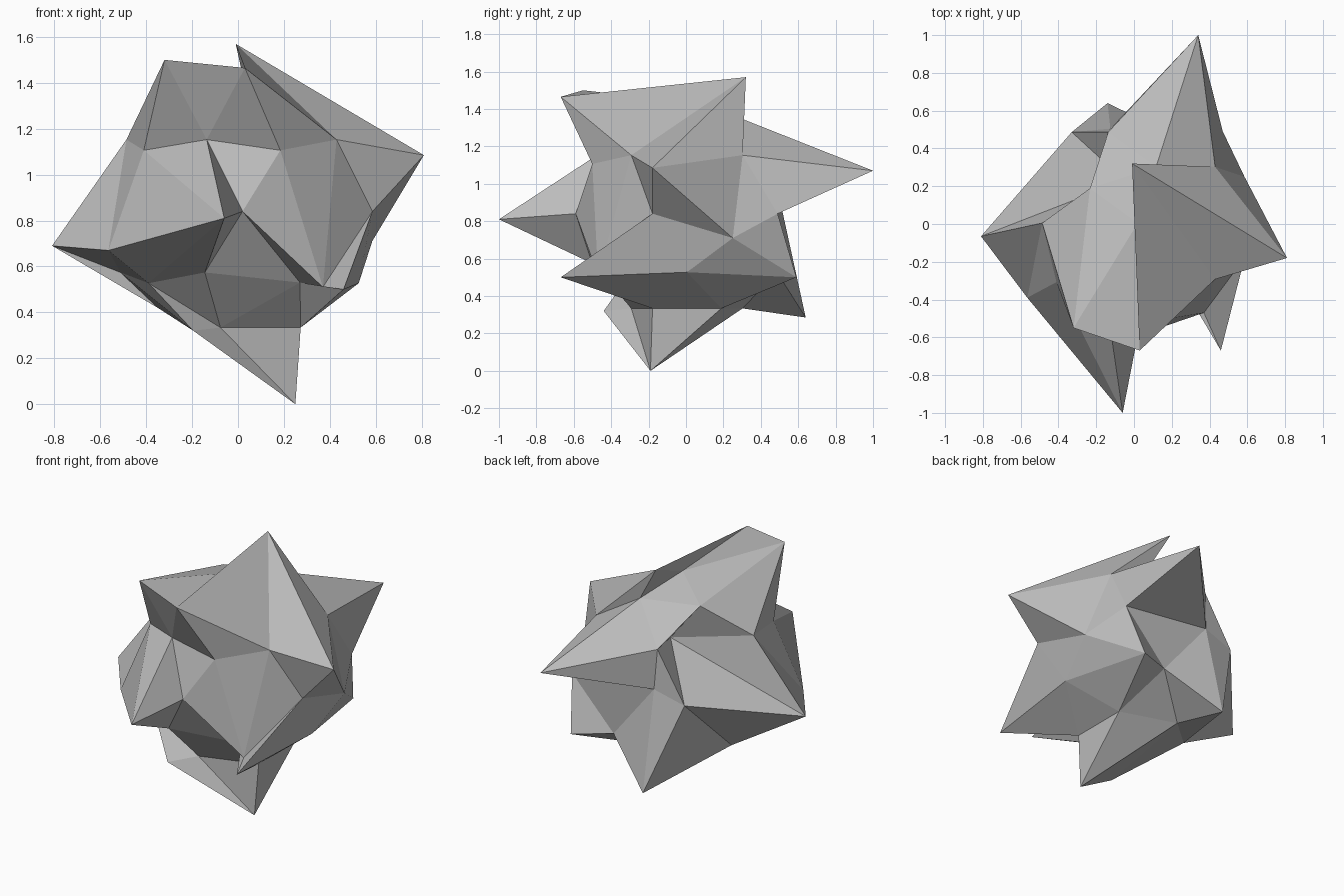
import bpy
import bmesh
from math import cos, sin, radians
from mathutils import Vector

# Remove the default cube only
default_cube = bpy.data.objects.get("Cube")
if default_cube:
    bpy.data.objects.remove(default_cube, do_unlink=True)

# Plain grey stone material
stone_grey = bpy.data.materials.new("stone_grey")
stone_grey.use_nodes = True
grey = (0.5, 0.5, 0.5, 1)
stone_grey.diffuse_color = grey
stone_grey.node_tree.nodes["Principled BSDF"].inputs["Base Color"].default_value = grey

# Round low-poly core
centre = Vector((0.02, 0.005, 0.84))
core_radius = 0.595
bm = bmesh.new()
bmesh.ops.create_icosphere(bm, subdivisions=2, radius=core_radius)
rest_directions = [(vert, vert.co.normalized()) for vert in bm.verts]
bmesh.ops.translate(bm, verts=bm.verts[:], vec=centre)

# Elevation of each ring of corners on the core
base, keel, low, waist, high, crown = -90, -58, -29, 0, 29, 58


def pull(ring, azimuth, x, y, z):
    """Move the core corner nearest to a ring and azimuth to a new place."""
    elevation, turn = radians(ring), radians(azimuth)
    direction = Vector((cos(elevation) * cos(turn),
                        cos(elevation) * sin(turn),
                        sin(elevation)))
    corner = max(rest_directions, key=lambda item: item[1].dot(direction))[0]
    corner.co = Vector((x, y, z))


# Crown ridge and overhanging tip
pull(crown, azimuth=0, x=-0.01, y=0.32, z=1.57)
pull(crown, azimuth=216, x=-0.32, y=-0.55, z=1.50)
pull(crown, azimuth=288, x=0.03, y=-0.67, z=1.465)

# Upper spikes and the hollow on the back right
pull(high, azimuth=0, x=0.81, y=-0.18, z=1.085)
pull(high, azimuth=72, x=0.34, y=1.0, z=1.07)
pull(high, azimuth=144, x=-0.05, y=0.23, z=1.11)

# Waist spikes and uneven facets
pull(waist, azimuth=18, x=0.585, y=0.25, z=0.71)
pull(waist, azimuth=54, x=0.47, y=0.49, z=0.84)
pull(waist, azimuth=90, x=-0.125, y=0.505, z=0.9)
pull(waist, azimuth=162, x=-0.81, y=-0.065, z=0.69)
pull(waist, azimuth=198, x=-0.565, y=-0.39, z=0.67)
pull(waist, azimuth=234, x=-0.06, y=-1.0, z=0.81)
pull(waist, azimuth=306, x=0.37, y=-0.47, z=0.51)

# Lower spikes and creases
pull(low, azimuth=36, x=0.41, y=0.59, z=0.5)
pull(low, azimuth=108, x=-0.14, y=0.64, z=0.285)
pull(low, azimuth=144, x=-0.35, y=0.035, z=0.42)
pull(low, azimuth=288, x=0.27, y=-0.35, z=0.53)
pull(low, azimuth=324, x=0.46, y=-0.67, z=0.5)

# Underside fin and the foot it stands on
pull(keel, azimuth=180, x=-0.195, y=-0.44, z=0.32)
pull(base, azimuth=0, x=0.25, y=-0.19, z=0)

# Flat-shaded rock object
for face in bm.faces:
    face.smooth = False
mesh = bpy.data.meshes.new("spiky_rock")
bm.to_mesh(mesh)
bm.free()
mesh.materials.append(stone_grey)
spiky_rock = bpy.data.objects.new("spiky_rock", mesh)
bpy.context.collection.objects.link(spiky_rock)
